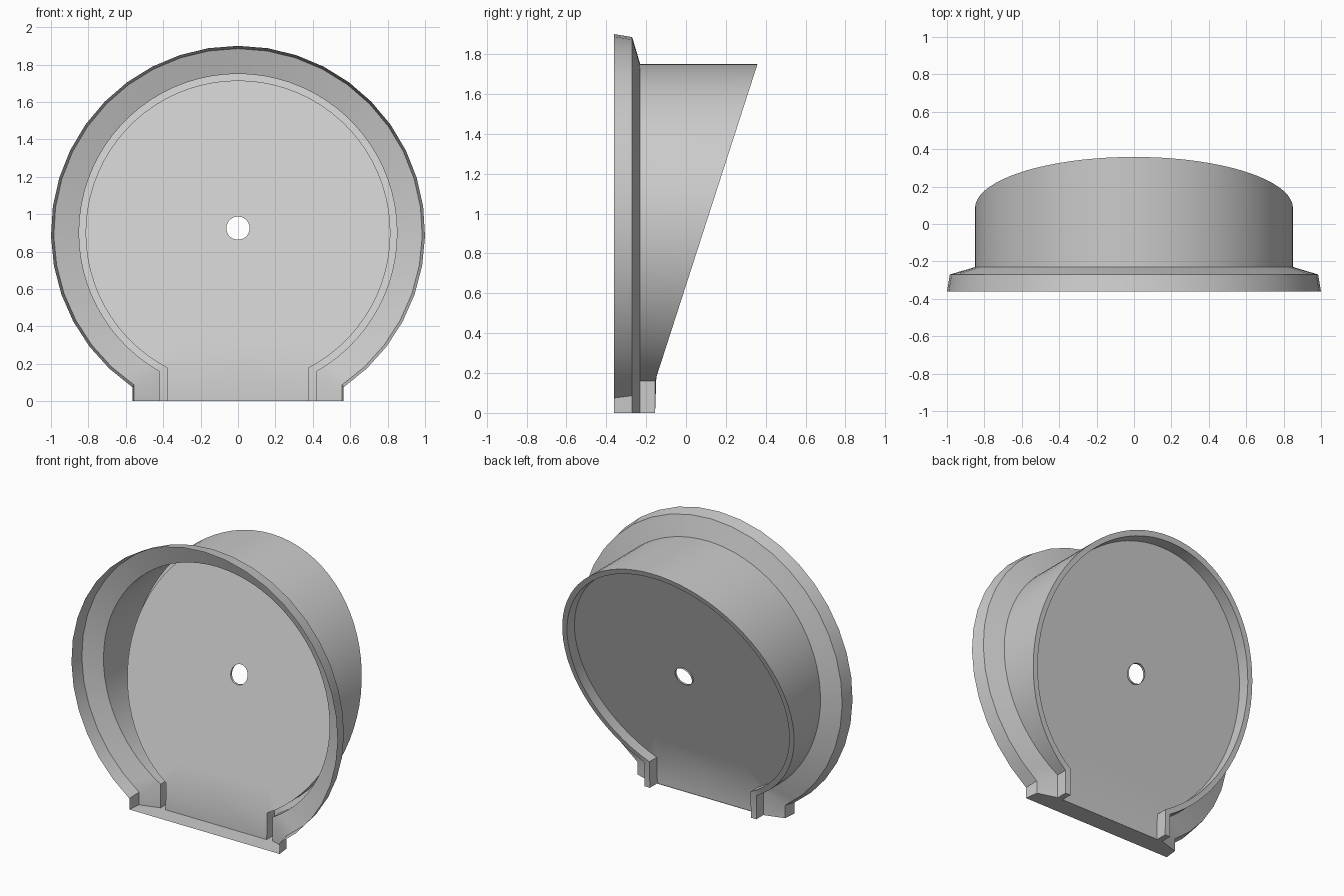
import bpy
import bmesh
from math import sin, cos, asin, atan2, pi, radians

if "Cube" in bpy.data.objects:
    bpy.data.objects.remove(bpy.data.objects["Cube"], do_unlink=True)

CENTRE_Z = 0.9
SEGMENTS = 64
NECK_Y = -0.23
RECESS = 0.08

grey = bpy.data.materials.new("plain grey")
grey.use_nodes = True
grey.diffuse_color = (0.6, 0.6, 0.6, 1)
grey.node_tree.nodes["Principled BSDF"].inputs["Base Color"].default_value = (0.6, 0.6, 0.6, 1)


def arc(radius, half_width, coarse=False):
    """Large arc, open at the bottom, as (x, z) points."""
    start = asin(half_width / radius)
    step = 2 * (pi - start) / SEGMENTS
    points = []
    for i in range(SEGMENTS + 1):
        a = start + i * step
        r = radius * cos(step) if coarse and i % 2 else radius
        points.append((r * sin(a), CENTRE_Z - r * cos(a)))
    return points


def keyhole(radius, half_width, coarse=False):
    """The arc with straight legs down to the ground."""
    return [(half_width, 0)] + arc(radius, half_width, coarse) + [(-half_width, 0)]


def slant(z):
    """Depth of the sloping back rim at a height, upright near the ground."""
    return -0.155 + max(0, z - 0.16) * 0.323


def recessed(z):
    """Depth of the back plate, set forward of the rim."""
    return slant(z) - RECESS


def ring(bm, points, depth):
    return [bm.verts.new((x, depth(z), z)) for x, z in points]


def bridge(bm, a, b, closed=False):
    n = len(a)
    for i in range(n if closed else n - 1):
        j = (i + 1) % n
        bm.faces.new((a[i], a[j], b[j], b[i]))


def finish(bm, name):
    bmesh.ops.recalc_face_normals(bm, faces=bm.faces)
    mesh = bpy.data.meshes.new(name)
    bm.to_mesh(mesh)
    bm.free()
    mesh.materials.append(grey)
    obj = bpy.data.objects.new(name, mesh)
    bpy.context.collection.objects.link(obj)
    bpy.ops.object.select_all(action="DESELECT")
    obj.select_set(True)
    bpy.context.view_layer.objects.active = obj
    bpy.ops.object.shade_smooth_by_angle(angle=radians(30))


# Thin flared front flange, with its floor
bm = bmesh.new()
rim = ring(bm, keyhole(1.0, 0.565, True), lambda z: -0.36)
shoulder = ring(bm, keyhole(0.985, 0.555, True), lambda z: -0.27)
neck = ring(bm, keyhole(0.85, 0.42), lambda z: NECK_Y)
bridge(bm, rim, shoulder, True)
bridge(bm, shoulder, neck, True)
finish(bm, "front_flange")

# Thin round wall, folded inward at the sloping rim and forward to the plate
bm = bmesh.new()
outer, inner = keyhole(0.85, 0.42), keyhole(0.815, 0.38)
loops = [ring(bm, outer, lambda z: NECK_Y), ring(bm, outer, slant),
         ring(bm, inner, slant), ring(bm, inner, recessed)]
for a, b in zip(loops, loops[1:]):
    bridge(bm, a, b)
for end in (0, -1):
    bm.faces.new([loop[end] for loop in loops])
finish(bm, "round_wall")

# Thin sloping back plate with a collared round hole and an upright foot
HOLE_Z, HOLE_R = 0.925, 0.062
edge = arc(0.815, 0.38)
edge.append((0, edge[0][1]))
middle = [(x * 0.8, HOLE_Z + (z - HOLE_Z) * 0.8) for x, z in edge]
hole = []
for x, z in edge:
    a = atan2(z - HOLE_Z, x)
    hole.append((HOLE_R * cos(a), HOLE_Z + HOLE_R * sin(a)))

bm = bmesh.new()
rings = [ring(bm, points, recessed) for points in (edge, middle, hole)]
rings.append(ring(bm, hole, lambda z: recessed(z) + 0.015))
for a, b in zip(rings, rings[1:]):
    bridge(bm, a, b, True)
foot = ring(bm, [(-0.38, 0), (0, 0), (0.38, 0)], recessed)
bridge(bm, [rings[0][-2], rings[0][-1], rings[0][0]], foot)
finish(bm, "back_plate")
